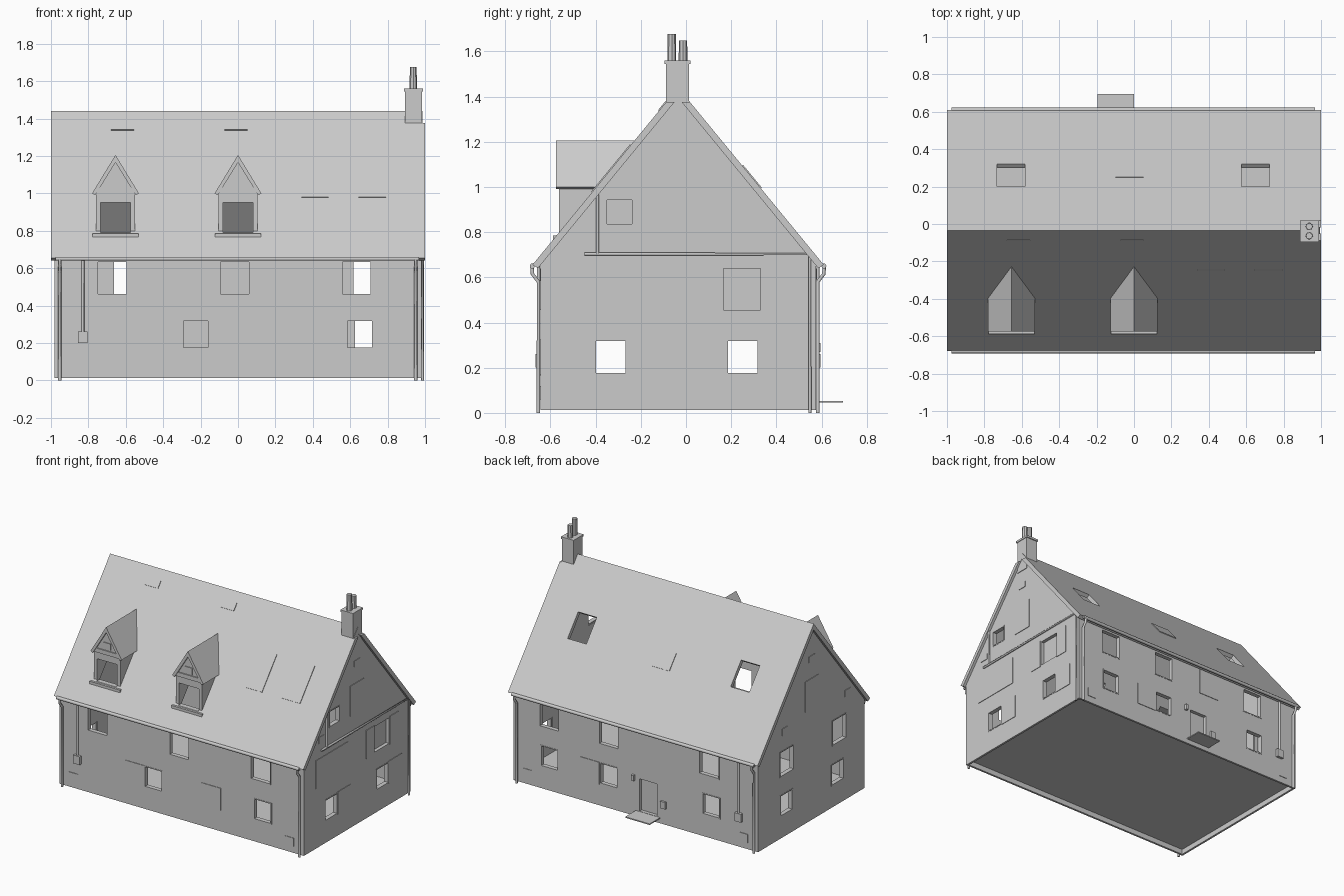
import bpy, bmesh, math
from mathutils import Matrix, Vector

cube = bpy.data.objects.get("Cube")
if cube:
    bpy.data.objects.remove(cube, do_unlink=True)

grey = bpy.data.materials.new("plain grey")
grey.use_nodes = True
COLOUR = (0.6, 0.6, 0.6, 1)
grey.diffuse_color = COLOUR
grey.node_tree.nodes["Principled BSDF"].inputs["Base Color"].default_value = COLOUR

# Main dimensions
RIDGE_Y, RIDGE_Z, SLOPE = -0.035, 1.44, 1.217
HALF_X, HALF_Y, EAVE = 0.98, 0.61, 0.645
ANGLE = math.atan(SLOPE)


def roof_z(offset, drop=0.0):
    return RIDGE_Z - drop - SLOPE * abs(offset)


def finish(name, bm):
    bmesh.ops.recalc_face_normals(bm, faces=bm.faces)
    mesh = bpy.data.meshes.new(name)
    bm.to_mesh(mesh)
    bm.free()
    mesh.materials.append(grey)
    obj = bpy.data.objects.new(name, mesh)
    bpy.context.collection.objects.link(obj)
    return obj


def add_box(bm, low, high, frame=Matrix()):
    low, high = Vector(low), Vector(high)
    size = Matrix.Diagonal([abs(s) for s in high - low]).to_4x4()
    bmesh.ops.create_cube(bm, size=1, matrix=frame @ Matrix.Translation((low + high) / 2) @ size)


def boxes(name, pairs, frame=Matrix()):
    bm = bmesh.new()
    for low, high in pairs:
        add_box(bm, low, high, frame)
    return finish(name, bm)


def loft(name, first, second):
    """Solid between two matching outlines."""
    bm = bmesh.new()
    a = [bm.verts.new(p) for p in first]
    b = [bm.verts.new(p) for p in second]
    bm.faces.new(a)
    bm.faces.new(b)
    for i in range(len(a)):
        j = (i + 1) % len(a)
        bm.faces.new((a[i], a[j], b[j], b[i]))
    return finish(name, bm)


def prism_x(name, profile, half):
    return loft(name, *[[(x, RIDGE_Y + y, z) for y, z in profile] for x in (-half, half)])


def cut(obj, cutter):
    mod = obj.modifiers.new("cut", "BOOLEAN")
    mod.operation, mod.solver, mod.object = "DIFFERENCE", "EXACT", cutter
    graph = bpy.context.evaluated_depsgraph_get()
    graph.update()
    mesh = bpy.data.meshes.new_from_object(obj.evaluated_get(graph))
    obj.modifiers.clear()
    obj.data = mesh
    bpy.data.objects.remove(cutter, do_unlink=True)


def pipe(name, points, radius=0.009):
    curve = bpy.data.curves.new(name, "CURVE")
    curve.dimensions = "3D"
    curve.bevel_depth, curve.bevel_resolution, curve.use_fill_caps = radius, 1, True
    spline = curve.splines.new("POLY")
    spline.points.add(len(points) - 1)
    for point, co in zip(spline.points, points):
        point.co = (*co, 1)
    curve.materials.append(grey)
    obj = bpy.data.objects.new(name, curve)
    bpy.context.collection.objects.link(obj)


def on_wall(side, u0, u1, z0, z1, d0, d1):
    """Box corners on a wall: u runs along it, d outward from it."""
    if side in ("front", "back"):
        s = -1 if side == "front" else 1
        face = RIDGE_Y + s * HALF_Y
        return (u0, face + s * d0, z0), (u1, face + s * d1, z1)
    s = -1 if side == "left_end" else 1
    face = s * HALF_X
    return (face + s * d0, u0, z0), (face + s * d1, u1, z1)


# Walls: hollow gabled shell with a raised floor
def gable(half, base, drop):
    return [(-half, base), (half, base), (half, roof_z(half, drop)),
            (0, RIDGE_Z - drop), (-half, roof_z(half, drop))]


walls = prism_x("walls", gable(HALF_Y, 0.012, 0.045), HALF_X)
WALL = 0.035
cut(walls, prism_x("hollow", gable(HALF_Y - WALL, 0.07, 0.035), HALF_X - WALL))
inner = HALF_Y - 0.015
cut(walls, boxes("under_floor", [((-HALF_X + 0.015, RIDGE_Y - inner, -0.1),
                                  (HALF_X - 0.015, RIDGE_Y + inner, 0.05))]))

# Open windows, given by their centres along each wall
UPPER, LOWER = (0.165, 0.455, 0.64), (0.145, 0.17, 0.325)
windows = {
    ("front", UPPER): (-0.672, -0.018, 0.633),
    ("front", LOWER): (-0.225, 0.65),
    ("back", UPPER): (0.692, 0.215, -0.588),
    ("back", LOWER): (0.69, 0.215, -0.605),
    ("right_end", LOWER): (-0.333, 0.252),
    ("right_end", (0.125, 0.83, 0.95)): (-0.295,),
    ("left_end", UPPER): (0.245, -0.355),
    ("left_end", LOWER): (-0.333, 0.252),
}
openings, frames = [], []
for (side, (width, z0, z1)), centres in windows.items():
    for c in centres:
        u0, u1, t = c - width / 2, c + width / 2, 0.007
        openings.append(on_wall(side, u0, u1, z0, z1, 0.05, -0.06))
        for strip in ((u0, u0 + t, z0, z1), (u1 - t, u1, z0, z1),
                      (u0, u1, z0, z0 + t), (u0, u1, z1 - t, z1)):
            frames.append(on_wall(side, *strip, -0.03, 0.002))

# Closed recesses: door and one end window
recesses = [("back", -0.17, -0.03, 0.055, 0.29), ("right_end", 0.165, 0.33, 0.455, 0.64)]
openings += [on_wall(*r, 0.05, -0.025) for r in recesses]
cut(walls, boxes("openings", openings))
boxes("window_frames", frames)

# Blind panels, shutters and vents
panels = [
    ("front", -0.455, -0.3, 0.165, 0.325), ("front", 0.16, 0.315, 0.165, 0.325),
    ("back", -0.28, -0.11, 0.455, 0.64), ("back", 0.29, 0.45, 0.165, 0.325),
    ("right_end", -0.51, -0.325, 0.445, 0.65), ("right_end", -0.325, -0.14, 0.445, 0.65),
    ("right_end", 0.065, 0.16, 0.445, 0.65), ("right_end", 0.335, 0.435, 0.445, 0.65),
    ("right_end", -0.26, -0.11, 0.165, 0.33), ("right_end", 0.325, 0.475, 0.165, 0.33),
    ("left_end", 0.24, 0.3, 0.75, 0.8),
]
for end in ("right_end", "left_end"):
    panels += [(end, -0.118, 0.038, 0.82, 1.04), (end, -0.07, -0.005, 1.16, 1.205),
               (end, -0.48, -0.415, 0.76, 0.805)]
for side in ("front", "back"):
    panels += [(side, c - 0.035, c + 0.035, 0.06, 0.12) for c in (-0.865, 0.865)]
boxes("wall_panels", [on_wall(*p, -0.005, 0.004) for p in panels])

# Door step, door light and letter box
boxes("door_step", [on_wall("back", -0.195, 0, 0.045, 0.053, -0.01, 0.12)])
boxes("door_light", [on_wall("back", 0.005, 0.025, 0.27, 0.31, -0.01, 0.02)])
boxes("letter_box", [on_wall("back", -0.245, -0.205, 0.13, 0.18, -0.01, 0.015)])

# Roof: chevron slab
low = 0.62
roof = prism_x("roof", [(-EAVE, roof_z(EAVE)), (0, RIDGE_Z), (EAVE, roof_z(EAVE)),
                        (low, roof_z(low, 0.045)), (0, RIDGE_Z - 0.045),
                        (-low, roof_z(low, 0.045))], 1)
DORMERS = (-0.655, 0.0)


def slope_frame(x, y):
    """Frame lying on the roof surface, z along its normal."""
    back = 1 if y > RIDGE_Y else -1
    place = Matrix.Translation((x, y, roof_z(y - RIDGE_Y)))
    return place @ Matrix.Rotation(-back * ANGLE, 4, "X")


def dormer_hole(x):
    return (x - 0.08, -0.7, 0.79), (x + 0.08, -0.36, 0.95)


for x in DORMERS:
    cut(roof, boxes("dormer_cut", [dormer_hole(x)]))
for x in (-0.657, 0.65):
    cut(roof, boxes("skylight_cut", [((-0.075, -0.095, -0.1), (0.075, 0.095, 0.1))],
                    slope_frame(x, 0.26)))
cut(roof, boxes("verge_cut", [((0.986, -0.3, 1.375), (1.1, 0.3, 1.6))]))

# Closed rooflights
for x, y, half_w, half_l in ((0.412, -0.33, 0.073, 0.135), (0.717, -0.33, 0.073, 0.135),
                             (-0.618, -0.102, 0.062, 0.028), (-0.01, -0.102, 0.062, 0.028),
                             (-0.025, 0.29, 0.075, 0.065)):
    boxes("rooflight", [((-half_w, -half_l, -0.005), (half_w, half_l, 0.005))], slope_frame(x, y))


# Dormers: solids whose backs follow the main roof
def dormer_solid(name, x, front, profile):
    return loft(name, [(x + u, front, z) for u, z in profile],
                [(x + u, RIDGE_Y - (RIDGE_Z - z) / SLOPE + 0.012, z) for u, z in profile])


for x in DORMERS:
    body = dormer_solid("dormer_body", x, -0.562, [(-0.105, 0.785), (0.105, 0.785), (0.105, 1.0),
                                                  (0, 1.175), (-0.105, 1.0)])
    cut(body, boxes("dormer_cut", [dormer_hole(x)]))
    dormer_solid("dormer_roof", x, -0.575, [(-0.125, 1.0), (0, 1.205), (0.125, 1.0),
                                           (0.108, 0.99), (0, 1.165), (-0.108, 0.99)])
    boxes("dormer_sill", [((x - 0.122, -0.588, 0.765), (x + 0.122, -0.55, 0.786))])
    boxes("dormer_trim", [((x - 0.1, -0.57, 1.0), (x + 0.1, -0.55, 1.03)),
                          ((x - 0.03, -0.568, 1.04), (x + 0.03, -0.55, 1.087))])

# Chimney with two pots
boxes("chimney", [((0.892, -0.088, 1.3), (0.984, 0.013, 1.55)),
                  ((0.887, -0.095, 1.545), (0.988, 0.02, 1.56))])
for y, top in ((-0.063, 1.676), (-0.013, 1.648)):
    bm = bmesh.new()
    bmesh.ops.create_cone(bm, cap_ends=True, segments=8, radius1=0.02, radius2=0.018,
                          depth=top - 1.55, matrix=Matrix.Translation((0.937, y, (top + 1.55) / 2)))
    finish("chimney_pot", bm)

# Gutters, downpipes and drain boxes on both long sides
for side, s in (("front", -1), ("back", 1)):
    def out(d):
        return RIDGE_Y + s * (HALF_Y + d)
    pipe(side + "_gutter", [(-0.975, out(0.035), 0.65), (0.968, out(0.035), 0.65)], 0.012)
    for x in (-0.953, 0.95):
        pipe(side + "_downpipe", [(x, out(0.037), 0.65), (x, out(0.035), 0.615),
                                  (x, out(0.008), 0.58), (x, out(0.008), 0)])
    pipe(side + "_drain_pipe", [(-0.83, out(0.008), 0.65), (-0.83, out(0.008), 0.25)], 0.008)
    boxes(side + "_drain_box", [on_wall(side, -0.856, -0.804, 0.2, 0.26, -0.01, 0.02)])

# Waste pipe across the chimney end
END = HALF_X + 0.006
pipe("waste_pipe", [(END, -0.45, 0.703), (END, 0.548, 0.703), (END, 0.548, 0)], 0.008)
pipe("waste_riser", [(END, -0.392, 0.99), (END, -0.392, 0.703)], 0.008)
